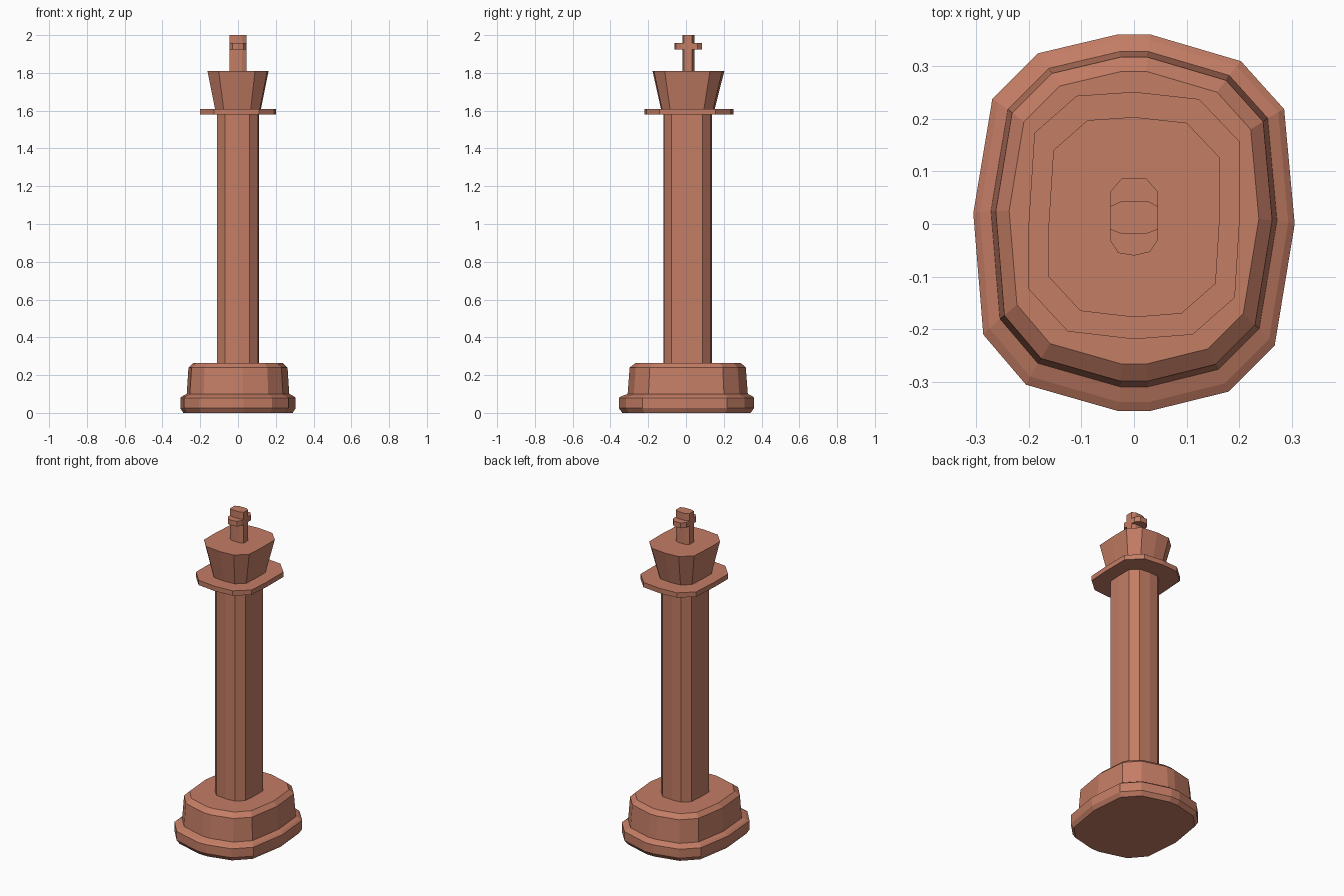
import bpy, bmesh

cube = bpy.data.objects.get("Cube")
if cube:
    bpy.data.objects.remove(cube, do_unlink=True)

clay = bpy.data.materials.new("terracotta")
clay.use_nodes = True
colour = (0.55, 0.205, 0.13, 1)
clay.diffuse_color = colour
clay.node_tree.nodes["Principled BSDF"].inputs["Base Color"].default_value = colour

# Hand-cut outlines, counter-clockwise from the right-hand side
BASE = [(.305, 0), (.285, .218), (.203, .309), (.03, .36), (-.03, .36), (-.182, .324), (-.269, .237),
        (-.305, .02), (-.286, -.21), (-.205, -.305), (-.03, -.355), (.03, -.355), (.18, -.318), (.267, -.231)]
SHAFT = [(.162, 0), (.162, .127), (.1, .192), (0, .203), (-.088, .197), (-.153, .14), (-.162, 0),
         (-.162, -.1), (-.102, -.165), (0, -.177), (.09, -.17), (.155, -.113)]
POST = [(.046, -.01), (.046, .033), (.025, .044), (-.022, .044), (-.046, .033),
        (-.046, -.01), (-.022, -.019), (.022, -.019)]
ARM = [(.046, -.03), (.046, .06), (.024, .086), (-.024, .086), (-.046, .06),
       (-.046, -.03), (-.03, -.055), (0, -.06), (.03, -.053)]


def loft(name, outline, levels):
    """Stack scaled copies of an outline; each level is (z, scale, y shift)."""
    bm = bmesh.new()
    rings = [[bm.verts.new((x * s, y * s + dy, z)) for x, y in outline] for z, s, dy in levels]
    n = len(outline)
    for low, high in zip(rings, rings[1:]):
        for i in range(n):
            j = (i + 1) % n
            bm.faces.new((low[i], low[j], high[j], high[i]))
    bm.faces.new(rings[0][::-1])
    bm.faces.new(rings[-1])
    mesh = bpy.data.meshes.new(name)
    bm.to_mesh(mesh)
    bm.free()
    mesh.materials.append(clay)
    obj = bpy.data.objects.new(name, mesh)
    bpy.context.collection.objects.link(obj)
    return obj


# Foot rim, stepped pedestal and chamfered shoulder
loft("pedestal", BASE, [(0, .95, 0), (.025, 1, 0), (.08, 1, 0), (.09, .96, .003), (.1, .89, .007),
                        (.24, .86, .007), (.265, .777, .01)])
# Tall column
loft("column", SHAFT, [(.265, .68, 0), (1.58, .68, 0)])
# Thin collar plate
loft("collar", SHAFT, [(1.58, 1.235, 0), (1.61, 1.235, 0)])
# Flared crown
loft("crown", SHAFT, [(1.61, .75, 0), (1.81, 1, 0)])
# Cross on top
loft("cross_post", POST, [(1.81, 1, 0), (2, 1, 0)])
loft("cross_arm", ARM, [(1.925, 1, 0), (1.957, 1, 0)])
